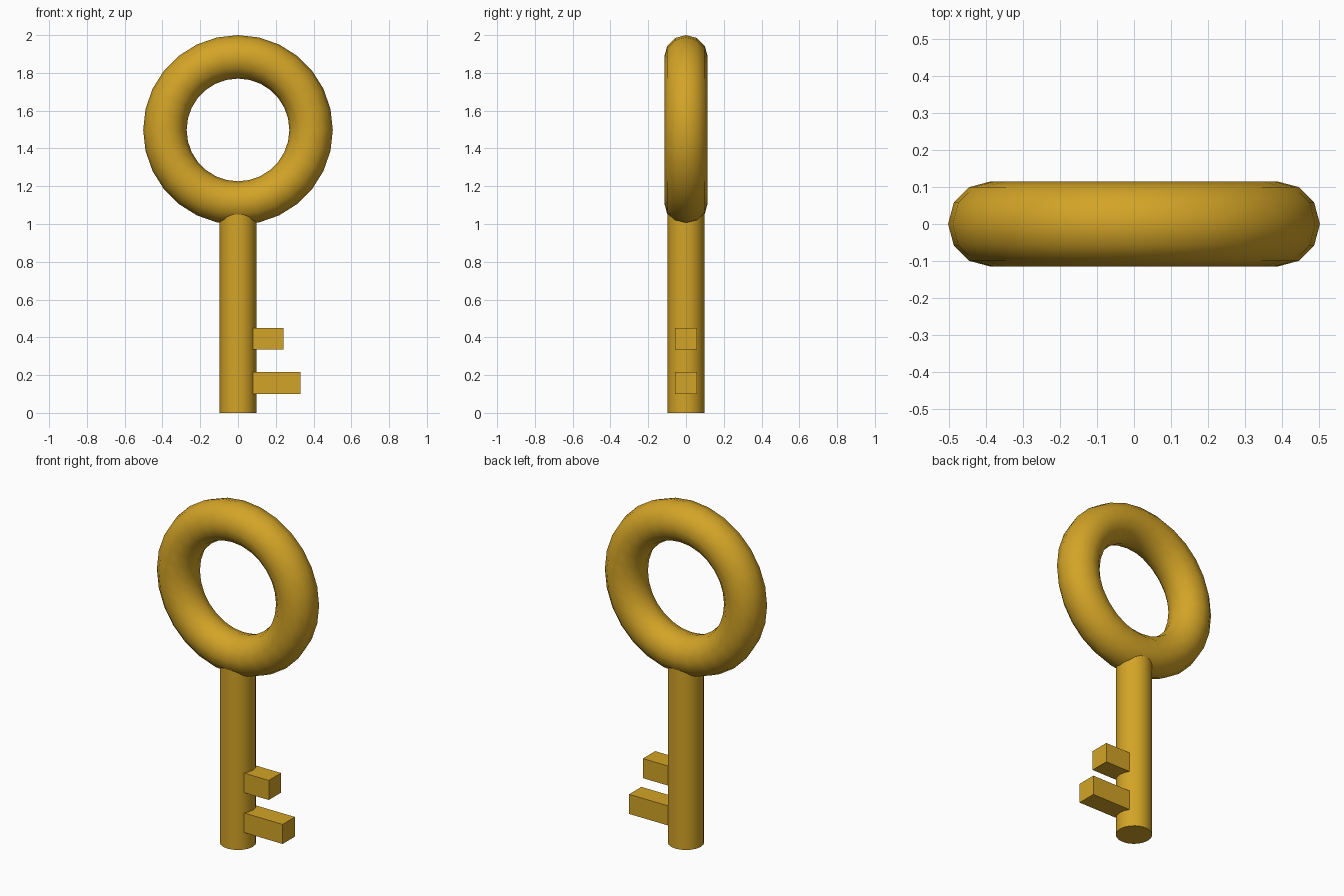
import bpy, math

if "Cube" in bpy.data.objects:
    bpy.data.objects.remove(bpy.data.objects["Cube"])

gold = bpy.data.materials.new("gold")
gold.diffuse_color = (0.65, 0.37, 0.02, 1)
gold.use_nodes = True
gold.node_tree.nodes["Principled BSDF"].inputs["Base Color"].default_value = gold.diffuse_color


def finish(name, smooth=False):
    obj = bpy.context.object
    obj.name = name
    obj.data.materials.append(gold)
    if smooth:
        bpy.ops.object.shade_smooth_by_angle(angle=math.radians(40))
    return obj


def tooth(name, x_end, z_mid):
    # starts inside the shank and sticks out to the right
    x_start = 0.03
    bpy.ops.mesh.primitive_cube_add(size=1, location=((x_start + x_end) / 2, 0, z_mid))
    bpy.context.object.scale = (x_end - x_start, 0.114, 0.115)
    bpy.ops.object.transform_apply(location=False, rotation=False, scale=True)
    finish(name)


# Ring handle, upright and facing the front
bpy.ops.mesh.primitive_torus_add(major_segments=28, minor_segments=12,
                                 major_radius=0.387, minor_radius=0.115,
                                 location=(0, 0, 1.5 - 0.002),
                                 rotation=(math.pi / 2, 0, 0))
finish("bow_ring", smooth=True)

# Round shank, its top buried in the ring
shank_top = 1.1
bpy.ops.mesh.primitive_cylinder_add(vertices=20, radius=0.097, depth=shank_top,
                                    location=(0, 0, shank_top / 2))
finish("shank", smooth=True)

# Two teeth of different length
tooth("upper_tooth", 0.24, 0.392)
tooth("lower_tooth", 0.33, 0.158)
